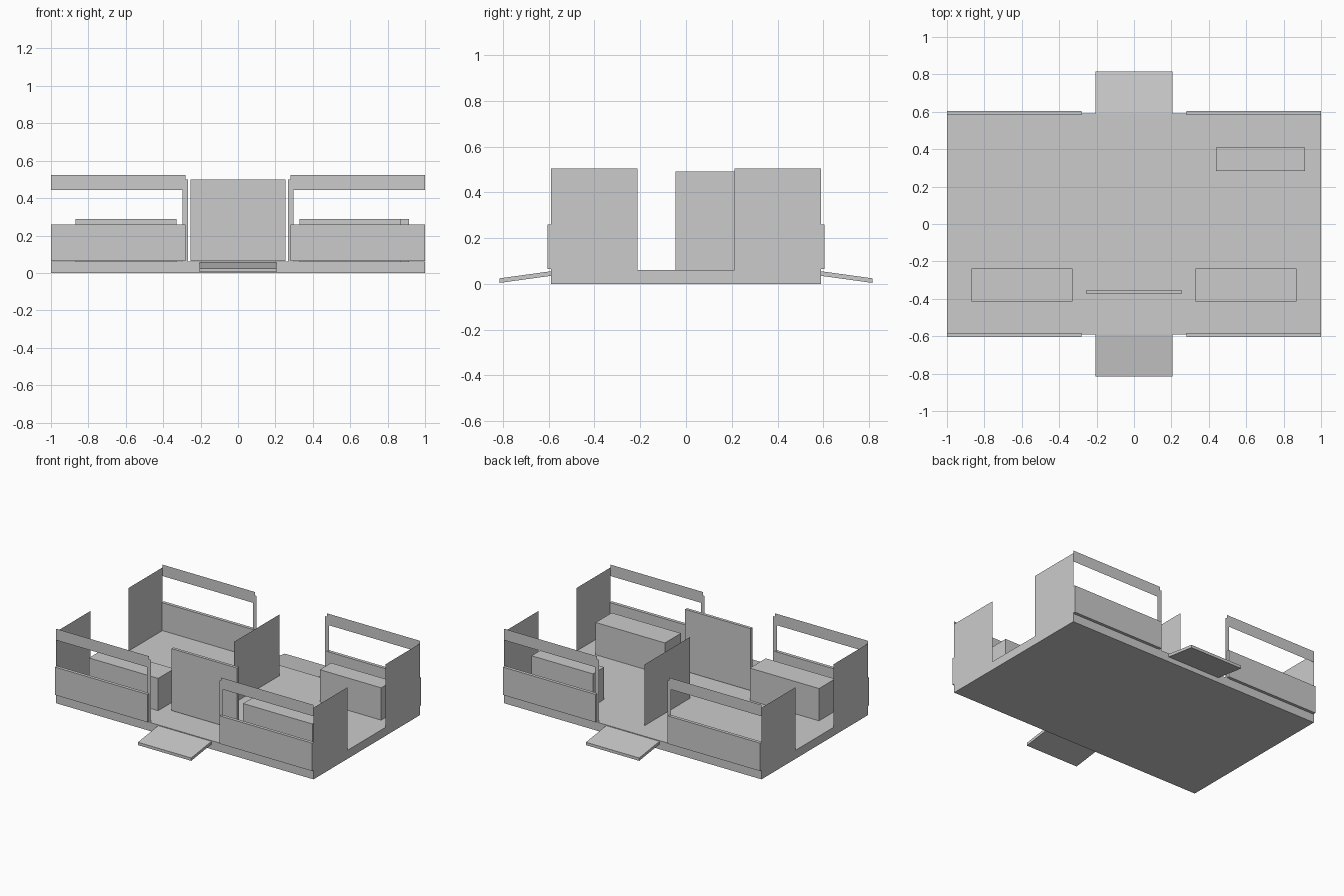
import bpy
import bmesh

default = bpy.data.objects.get("Cube")
if default:
    bpy.data.objects.remove(default, do_unlink=True)

# single flat grey
GREY = (0.6, 0.6, 0.6, 1)
grey = bpy.data.materials.new("plain grey")
grey.use_nodes = True
grey.diffuse_color = GREY
grey.node_tree.nodes["Principled BSDF"].inputs["Base Color"].default_value = GREY


def finish(name, bm):
    mesh = bpy.data.meshes.new(name)
    bm.to_mesh(mesh)
    bm.free()
    mesh.materials.append(grey)
    obj = bpy.data.objects.new(name, mesh)
    bpy.context.collection.objects.link(obj)


def box(name, x, y, z):
    """Box from (min, max) ranges."""
    bm = bmesh.new()
    bmesh.ops.create_cube(bm, size=1)
    for v in bm.verts:
        v.co = [r[0] if c < 0 else r[1] for c, r in zip(v.co, (x, y, z))]
    bmesh.ops.recalc_face_normals(bm, faces=bm.faces)
    finish(name, bm)


def sheet(name, corners):
    """Paper-thin panel from its corners."""
    bm = bmesh.new()
    bm.faces.new([bm.verts.new(c) for c in corners])
    finish(name, bm)


def sheet_xz(name, x, y, z):
    sheet(name, [(x[0], y, z[0]), (x[1], y, z[0]), (x[1], y, z[1]), (x[0], y, z[1])])


def sheet_yz(name, x, y, z):
    sheet(name, [(x, y[0], z[0]), (x, y[1], z[0]), (x, y[1], z[1]), (x, y[0], z[1])])


def span(a, b, side):
    return tuple(sorted((a * side, b * side)))


def ramp(name, side):
    """Sloping slab extruded from its side profile."""
    profile = [(0.59, 0.055), (0.815, 0.024), (0.815, 0.004), (0.59, 0.035)]
    bm = bmesh.new()
    face = bm.faces.new([bm.verts.new((-0.207, y * side, z)) for y, z in profile])
    new = bmesh.ops.extrude_face_region(bm, geom=[face])["geom"]
    moved = [g for g in new if isinstance(g, bmesh.types.BMVert)]
    bmesh.ops.translate(bm, verts=moved, vec=(0.414, 0, 0))
    bmesh.ops.recalc_face_normals(bm, faces=bm.faces)
    finish(name, bm)


FLOOR = 0.06

# floor slab
box("floor", (-1, 1), (-0.59, 0.59), (0, FLOOR))

# outer walls, rails, posts, end panels and ramps
for end, sy in (("front", -1), ("back", 1)):
    ramp(end + "_ramp", sy)
    for hand, sx in (("right", -1), ("left", 1)):
        tag = f"{end}_{hand}_"
        box(tag + "low_wall", span(0.28, 1, sx), span(0.582, 0.605, sy), (0.064, 0.26))
        sheet_xz(tag + "top_rail", span(0.28, 1, sx), 0.59 * sy, (0.443, 0.523))
        sheet_xz(tag + "post", span(0.266, 0.297, sx), 0.588 * sy, (FLOOR, 0.5))
        sheet_yz(tag + "end_panel", sx, span(0.212, 0.59, sy), (FLOOR, 0.503))

# inner partition and screen
sheet_yz("partition", 0, (-0.045, 0.46), (FLOOR, 0.49))
box("screen", (-0.255, 0.253), (-0.373, -0.352), (0.065, 0.5))

# benches
for hand, sx in (("right", -1), ("left", 1)):
    box(f"front_{hand}_bench", span(0.33, 0.868, sx), (-0.415, -0.237), (FLOOR, 0.287))
box("back_left_bench", (0.438, 0.915), (0.283, 0.408), (FLOOR, 0.287))
